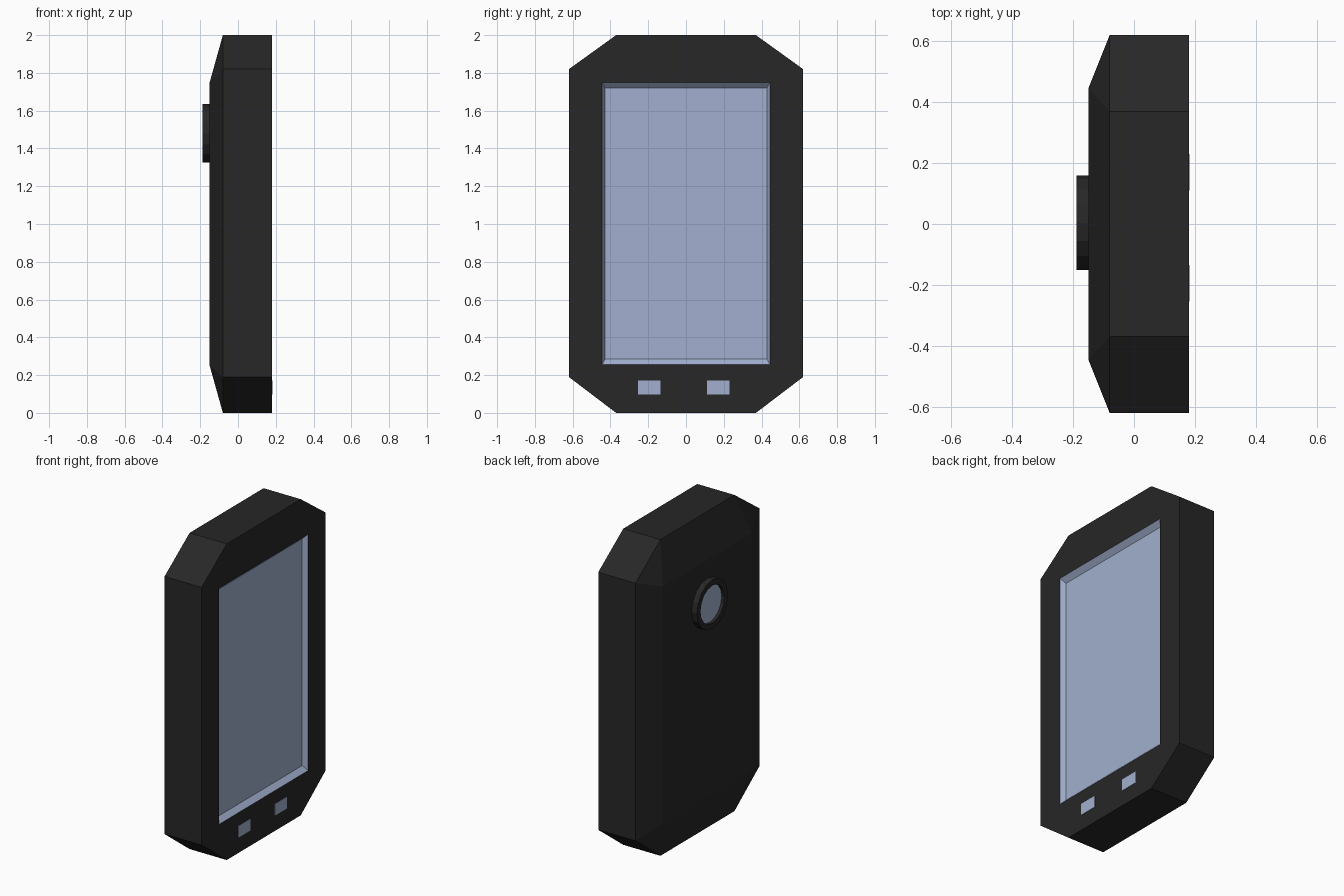
import bpy, bmesh
from math import pi, cos, sin

if "Cube" in bpy.data.objects:
    bpy.data.objects.remove(bpy.data.objects["Cube"])


def material(name, rgb):
    m = bpy.data.materials.new(name)
    m.diffuse_color = (*rgb, 1)
    m.use_nodes = True
    m.node_tree.nodes["Principled BSDF"].inputs["Base Color"].default_value = m.diffuse_color
    return m


dark = material("dark_plastic", (0.02, 0.02, 0.02))
blue = material("blue_glass", (0.36, 0.43, 0.62))


def finish(name, bm, mat):
    bmesh.ops.recalc_face_normals(bm, faces=bm.faces)
    me = bpy.data.meshes.new(name)
    bm.to_mesh(me)
    bm.free()
    me.materials.append(mat)
    ob = bpy.data.objects.new(name, me)
    bpy.context.collection.objects.link(ob)
    return ob


def rect(bm, x, hy, z0, z1):
    pts = [(-hy, z0), (hy, z0), (hy, z1), (-hy, z1)]
    return [bm.verts.new((x, y, z)) for y, z in pts]


def octagon(bm, x):
    pts = [(-.37, 0), (.37, 0), (.62, .19), (.62, 1.82),
           (.37, 2), (-.37, 2), (-.62, 1.82), (-.62, .19)]
    return [bm.verts.new((x, y, z)) for y, z in pts]


def bridge(bm, a, b):
    n = len(a)
    for i in range(n):
        j = (i + 1) % n
        bm.faces.new((a[i], a[j], b[j], b[i]))


def rect_to_octagon(bm, r, o):
    # one quad per side and one triangle per chamfered corner
    for i in range(4):
        j = (i + 1) % 4
        bm.faces.new((r[i], r[j], o[2 * i + 1], o[2 * i]))
        bm.faces.new((r[j], o[(2 * i + 2) % 8], o[2 * i + 1]))


# casing: tapered back, chamfered sides, front frame around the screen opening
bm = bmesh.new()
back = rect(bm, -.15, .445, .25, 1.75)
rim_back, rim_front = octagon(bm, -.08), octagon(bm, .18)
opening = rect(bm, .18, .445, .255, 1.75)
bm.faces.new(back)
rect_to_octagon(bm, back, rim_back)
bridge(bm, rim_back, rim_front)
rect_to_octagon(bm, opening, rim_front)
finish("casing", bm, dark)

# recessed screen with sloping edges
bm = bmesh.new()
outer = rect(bm, .18, .445, .255, 1.75)
inner = rect(bm, .15, .428, .285, 1.72)
bridge(bm, outer, inner)
bm.faces.new(inner)
screen = finish("screen", bm, blue)
if screen.data.polygons[4].normal.x < 0:
    screen.data.flip_normals()

# two buttons below the screen
for side, y in (("left", -.195), ("right", .17)):
    bpy.ops.mesh.primitive_cube_add(size=1, location=(.176, y, .135))
    b = bpy.context.object
    b.name = side + "_button"
    b.scale = (.012, .12, .074)
    b.data.materials.append(blue)

# camera ring on the back: a revolved square section
SIDES, CY, CZ = 16, .004, 1.48
bm = bmesh.new()


def circle(x, r):
    return [bm.verts.new((x, CY + r * cos(2 * pi * i / SIDES),
                          CZ + r * sin(2 * pi * i / SIDES))) for i in range(SIDES)]


loops = [circle(-.145, .155), circle(-.188, .155), circle(-.188, .12), circle(-.145, .12)]
for k in range(4):
    bridge(bm, loops[k], loops[(k + 1) % 4])
finish("camera_ring", bm, dark)

# lens sunk inside the ring
bpy.ops.mesh.primitive_cylinder_add(vertices=SIDES, radius=.12, depth=.02,
                                    location=(-.158, CY, CZ), rotation=(0, pi / 2, 0))
lens = bpy.context.object
lens.name = "camera_lens"
lens.data.materials.append(blue)
